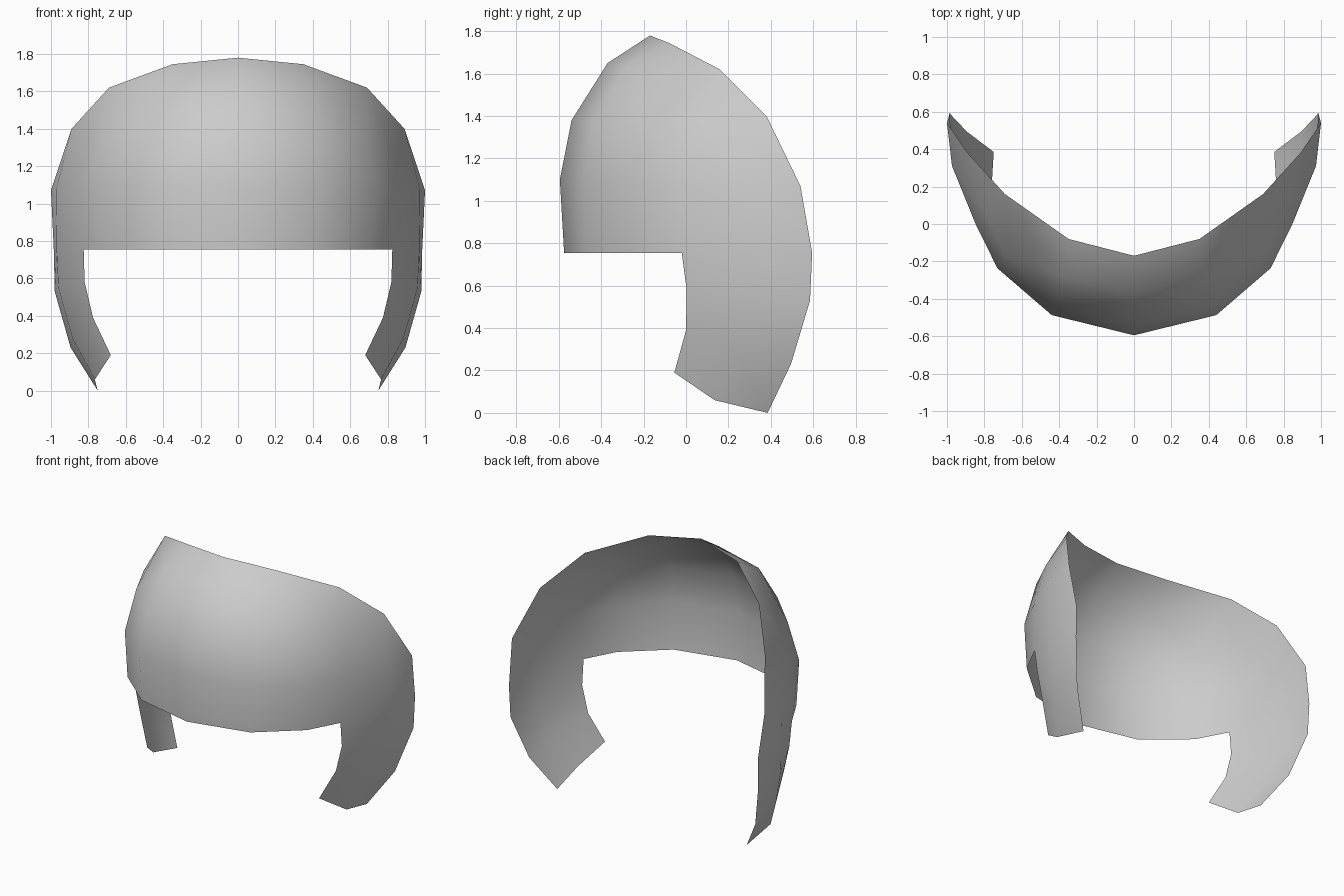
import bpy

if "Cube" in bpy.data.objects:
    bpy.data.objects.remove(bpy.data.objects["Cube"])

# Half of the shell, in rows from crown to jaw; each row runs from the centre line to the rear rim
upper_rows = [
    [(0, -.17, 1.78), (.35, -.08, 1.745)],
    [(0, -.37, 1.65), (.38, -.28, 1.63), (.69, .16, 1.62)],
    [(0, -.54, 1.38), (.42, -.435, 1.37), (.685, -.17, 1.37), (.79, .06, 1.38), (.89, .38, 1.4)],
    [(0, -.595, 1.1), (.44, -.487, 1.09), (.73, -.237, 1.08), (.847, 0, 1.08),
     (.973, .31, 1.07), (1, .54, 1.07)],
    [(0, -.575, .755), (.43, -.475, .755), (.71, -.235, .755), (.825, -.02, .755),
     (.97, .31, .755), (.985, .595, .755)],
]
# Cheek guard rows, hanging from the last three points of the brow row
cheek_rows = [
    [(.82, .003, .58), (.96, .3, .55), (.98, .585, .53)],
    [(.775, 0, .39), (.885, .25, .28), (.895, .495, .23)],
    [(.68, -.055, .19), (.765, .135, .06), (.75, .385, 0)],
]

verts, faces = [], []


def add_row(points):
    start = len(verts)
    verts.extend(points)
    return list(range(start, len(verts)))


def stitch(top, low):
    """Quads between shared columns, then a fan where the lower row is longer."""
    n = len(top)
    for i in range(n - 1):
        faces.append((top[i], low[i], low[i + 1], top[i + 1]))
    for i in range(n - 1, len(low) - 1):
        faces.append((top[-1], low[i], low[i + 1]))


# Dome
previous = add_row(upper_rows[0])
for points in upper_rows[1:]:
    row = add_row(points)
    stitch(previous, row)
    previous = row

# Cheek guard
previous = previous[3:]
for points in cheek_rows:
    row = add_row(points)
    stitch(previous, row)
    previous = row

mesh = bpy.data.meshes.new("helmet_shell")
mesh.from_pydata(verts, [], faces)
mesh.shade_smooth()
shell = bpy.data.objects.new("helmet_shell", mesh)
bpy.context.collection.objects.link(shell)

grey = bpy.data.materials.new("light_grey")
grey.diffuse_color = (.6, .6, .6, 1)
grey.use_nodes = True
grey.node_tree.nodes["Principled BSDF"].inputs["Base Color"].default_value = grey.diffuse_color
mesh.materials.append(grey)

# Other half
mirror = shell.modifiers.new("mirror", 'MIRROR')
mirror.use_axis[0] = True
mirror.use_clip = True
mirror.merge_threshold = .001
